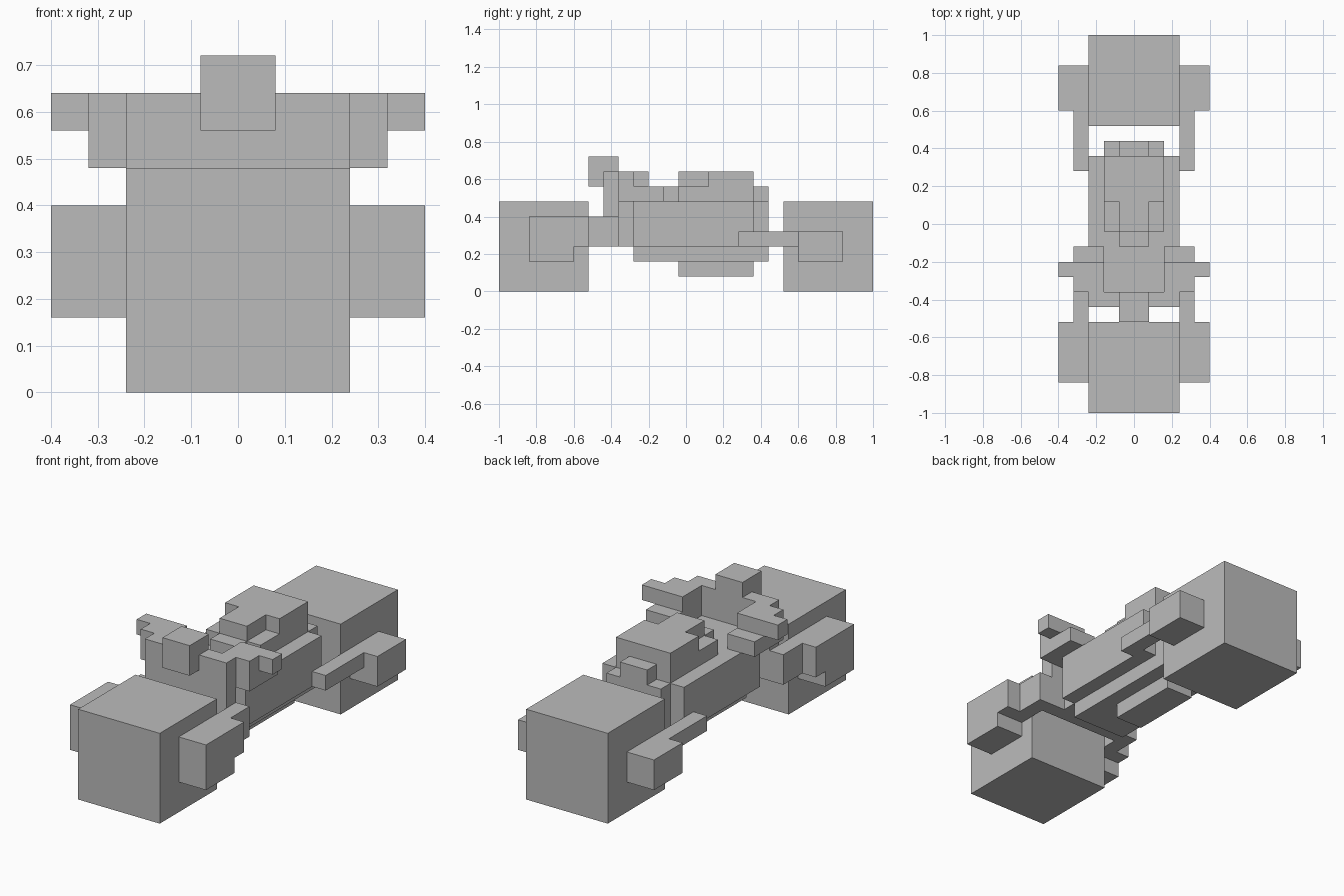
import bpy
import bmesh

cube = bpy.data.objects.get("Cube")
if cube:
    bpy.data.objects.remove(cube, do_unlink=True)

# Single flat colour
grey = bpy.data.materials.new("plain_grey")
grey.use_nodes = True
colour = (0.5, 0.5, 0.5, 1)
grey.diffuse_color = colour
grey.node_tree.nodes["Principled BSDF"].inputs["Base Color"].default_value = colour

U = 0.08  # all blocks sit on this grid


def part(name, *boxes):
    """Blocks given in grid units as (x0, x1, y0, y1, z0, z1)."""
    bm = bmesh.new()
    for x0, x1, y0, y1, z0, z1 in boxes:
        verts = bmesh.ops.create_cube(bm, size=1)["verts"]
        for v in verts:
            v.co.x = U * (x1 if v.co.x > 0 else x0)
            v.co.y = U * (y1 if v.co.y > 0 else y0)
            v.co.z = U * (z1 if v.co.z > 0 else z0)
    mesh = bpy.data.meshes.new(name)
    bm.to_mesh(mesh)
    bm.free()
    mesh.materials.append(grey)
    obj = bpy.data.objects.new(name, mesh)
    bpy.context.collection.objects.link(obj)
    return obj


def centred(name, *boxes):
    """Blocks given as (half width, y0, y1, z0, z1)."""
    return part(name, *[(-w, w, *rest) for w, *rest in boxes])


def paired(name, *boxes):
    """Blocks on the left side, mirrored to the right."""
    obj = part(name, *boxes)
    obj.modifiers.new("mirror", "MIRROR").use_clip = False
    return obj


# Wheels
centred("front_wheel", (3, -12.5, -6.5, 0, 6))
centred("rear_wheel", (3, 6.5, 12.5, 0, 6))

# Fork and swing arms with their hubs
paired("front_fork", (3, 5, -10.5, -7.5, 2, 5), (3, 5, -7.5, -6.5, 3, 5),
       (3, 4, -6.5, -4.5, 3, 5))
paired("rear_arm", (3, 5, 7.5, 10.5, 2, 4), (3, 4, 3.5, 7.5, 3, 4))

# Frame and engine
centred("neck", (3, -5.5, -4.5, 3, 8), (2, -4.5, -3.5, 3, 6))
centred("body", (3, -3.5, 4.5, 3, 6))
centred("engine_base", (2, -3.5, 5.5, 2, 3))
centred("sump", (1, -0.5, 4.5, 1, 2))

# Seat with stepped front, and tail block
centred("seat", (2, 1.5, 4.5, 6, 8), (2, -0.5, 1.5, 6, 7),
        (1, -0.5, 1.5, 7, 8), (1, -1.5, -0.5, 6, 7))
centred("tail", (2, 4.5, 5.5, 3, 6), (1, 4.5, 5.5, 6, 7))

# Headlight and handlebars
centred("headlight", (1, -6.5, -4.5, 7, 9))
paired("handlebar", (2, 4, -4.5, -2.5, 6, 8), (2, 4, -2.5, -1.5, 6, 7),
       (4, 5, -3.5, -2.5, 7, 8))
